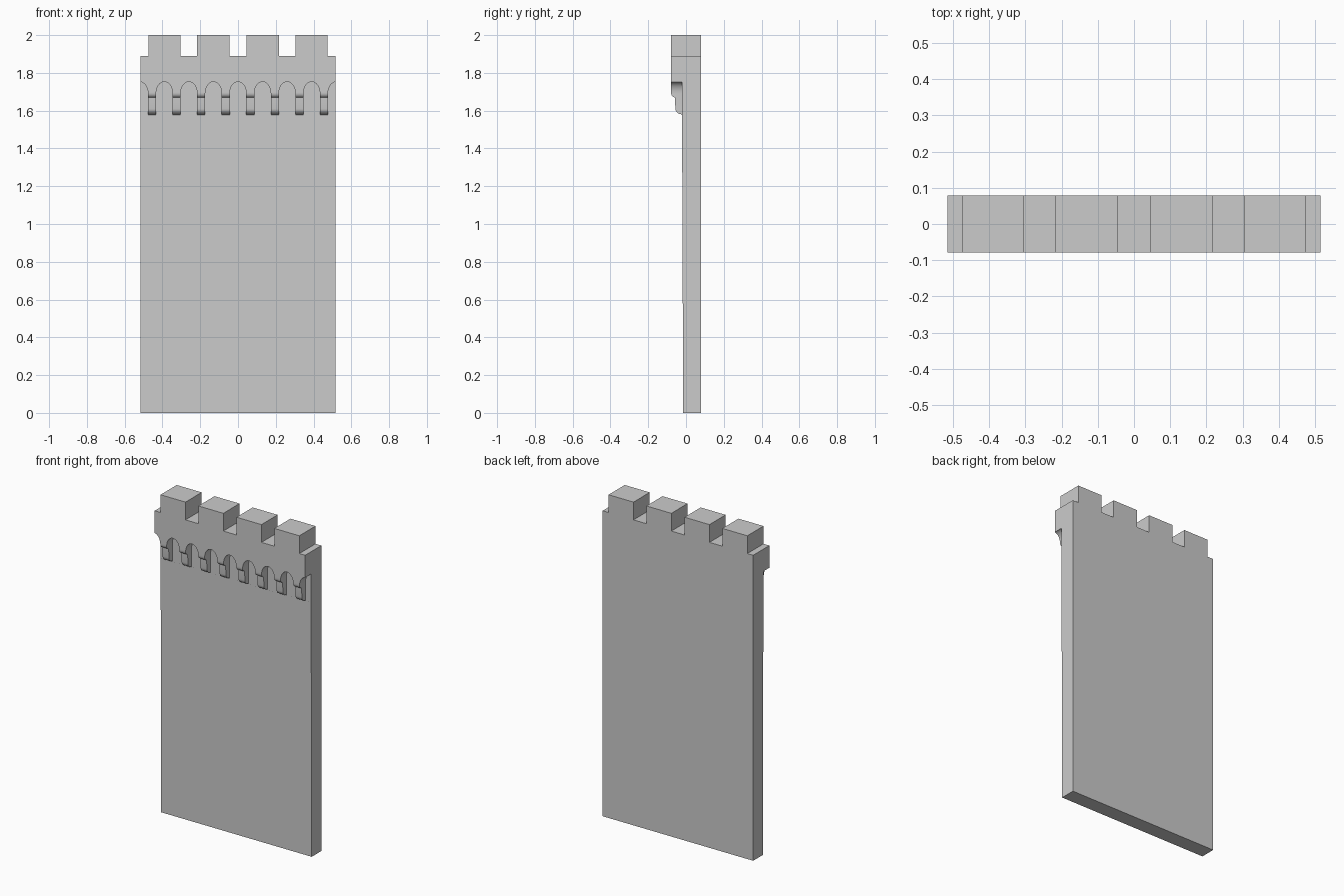
import bpy, bmesh, math

if "Cube" in bpy.data.objects:
    bpy.data.objects.remove(bpy.data.objects["Cube"])

HALF_W, DEPTH, FACE = 0.515, 0.079, -0.021   # half width, half depth, wall face y


def prism(bm, points, axis, lo, hi):
    """Extrude a closed (u, z) profile along x or y."""
    def place(u, z, t):
        return (t, u, z) if axis == 'x' else (u, t, z)
    a = [bm.verts.new(place(u, z, lo)) for u, z in points]
    b = [bm.verts.new(place(u, z, hi)) for u, z in points]
    bm.faces.new(a)
    bm.faces.new(b[::-1])
    for i in range(len(a)):
        j = (i + 1) % len(a)
        bm.faces.new((a[j], a[i], b[i], b[j]))


def finish(bm, name):
    bmesh.ops.recalc_face_normals(bm, faces=bm.faces)
    me = bpy.data.meshes.new(name)
    bm.to_mesh(me)
    bm.free()
    ob = bpy.data.objects.new(name, me)
    bpy.context.collection.objects.link(ob)
    return ob


def curve(cx, cz, rx, rz, a0, a1, n):
    """Points along an elliptical arc, angles in degrees."""
    return [(cx + rx * math.cos(math.radians(a0 + (a1 - a0) * i / n)),
             cz + rz * math.sin(math.radians(a0 + (a1 - a0) * i / n)))
            for i in range(n + 1)]


# Wall side profile: slightly battered face, two-step rounded corbel, parapet
profile = [(DEPTH, 0), (-0.015, 0), (FACE, 1.575)]
profile += curve(FACE - 0.004, 1.611, 0.031, 0.030, 270, 180, 6)
profile += [(-0.059, 1.668)]
profile += curve(-0.059, 1.694, 0.020, 0.024, 270, 180, 6)
profile += [(-DEPTH, 1.89), (-DEPTH, 2.0), (DEPTH, 2.0)]
bm = bmesh.new()
prism(bm, profile, 'x', -HALF_W, HALF_W)
wall = finish(bm, "castle_wall")

# Arched recesses between the corbels
bm = bmesh.new()
for i in range(-4, 5):
    cx = i * 0.13
    arch = [(cx - 0.0435, 1.55), (cx + 0.0435, 1.55)]
    arch += curve(cx, 1.692, 0.0435, 0.061, 0, 180, 16)
    prism(bm, arch, 'y', -0.3, FACE - 0.0003)

# Gaps between the merlons, including the half gaps at both ends
for lo, hi in ((-0.7, -0.475), (-0.304, -0.216), (-0.045, 0.045),
               (0.216, 0.304), (0.475, 0.7)):
    prism(bm, [(lo, 1.89), (hi, 1.89), (hi, 2.2), (lo, 2.2)], 'y', -0.3, 0.3)
cutter = finish(bm, "recess_cutter")
cutter.hide_render = True

# Carve the wall and drop the cutter
mod = wall.modifiers.new("carve", 'BOOLEAN')
mod.operation, mod.solver, mod.object = 'DIFFERENCE', 'EXACT', cutter
bpy.context.view_layer.objects.active = wall
wall.select_set(True)
bpy.ops.object.modifier_apply(modifier=mod.name)
bpy.data.objects.remove(cutter)
bpy.ops.object.shade_smooth_by_angle(angle=math.radians(30))
